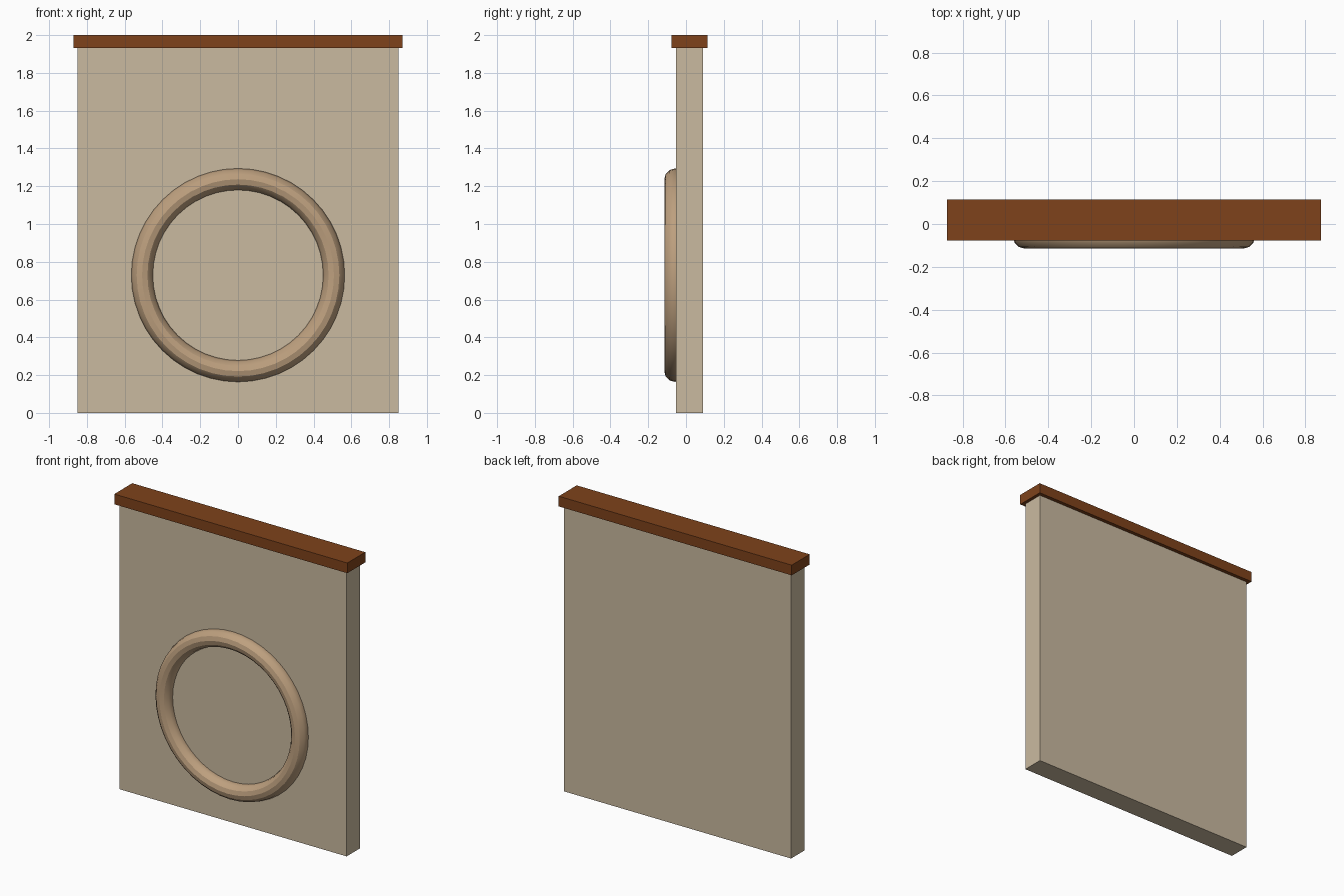
import bpy
from math import pi

if "Cube" in bpy.data.objects:
    bpy.data.objects.remove(bpy.data.objects["Cube"])


def paint(obj, name, color):
    mat = bpy.data.materials.new(name)
    mat.diffuse_color = (*color, 1)
    mat.use_nodes = True
    mat.node_tree.nodes["Principled BSDF"].inputs["Base Color"].default_value = mat.diffuse_color
    obj.data.materials.append(mat)


def box(name, size, center):
    bpy.ops.mesh.primitive_cube_add(size=1, location=center)
    obj = bpy.context.object
    obj.name = name
    obj.scale = size
    bpy.ops.object.transform_apply(location=False, rotation=False, scale=True)
    return obj


# Upright slab and the overhanging cap resting on it
panel = box("wall_panel", (1.70, 0.143, 1.931), (0, 0.019, 0.9655))
paint(panel, "plaster", (0.59, 0.49, 0.35))
cap = box("top_cap", (1.744, 0.192, 0.069), (0, 0.019, 1.9655))
paint(cap, "dark_wood", (0.21, 0.055, 0.011))

# Round moulding, half sunk into the front face
bpy.ops.mesh.primitive_torus_add(
    major_radius=0.508, minor_radius=0.057,
    major_segments=48, minor_segments=12,
    location=(0, -0.058, 0.729), rotation=(pi / 2, 0, 0))
ring = bpy.context.object
ring.name = "ring_moulding"
bpy.ops.object.shade_smooth_by_angle()
paint(ring, "light_wood", (0.51, 0.35, 0.21))
